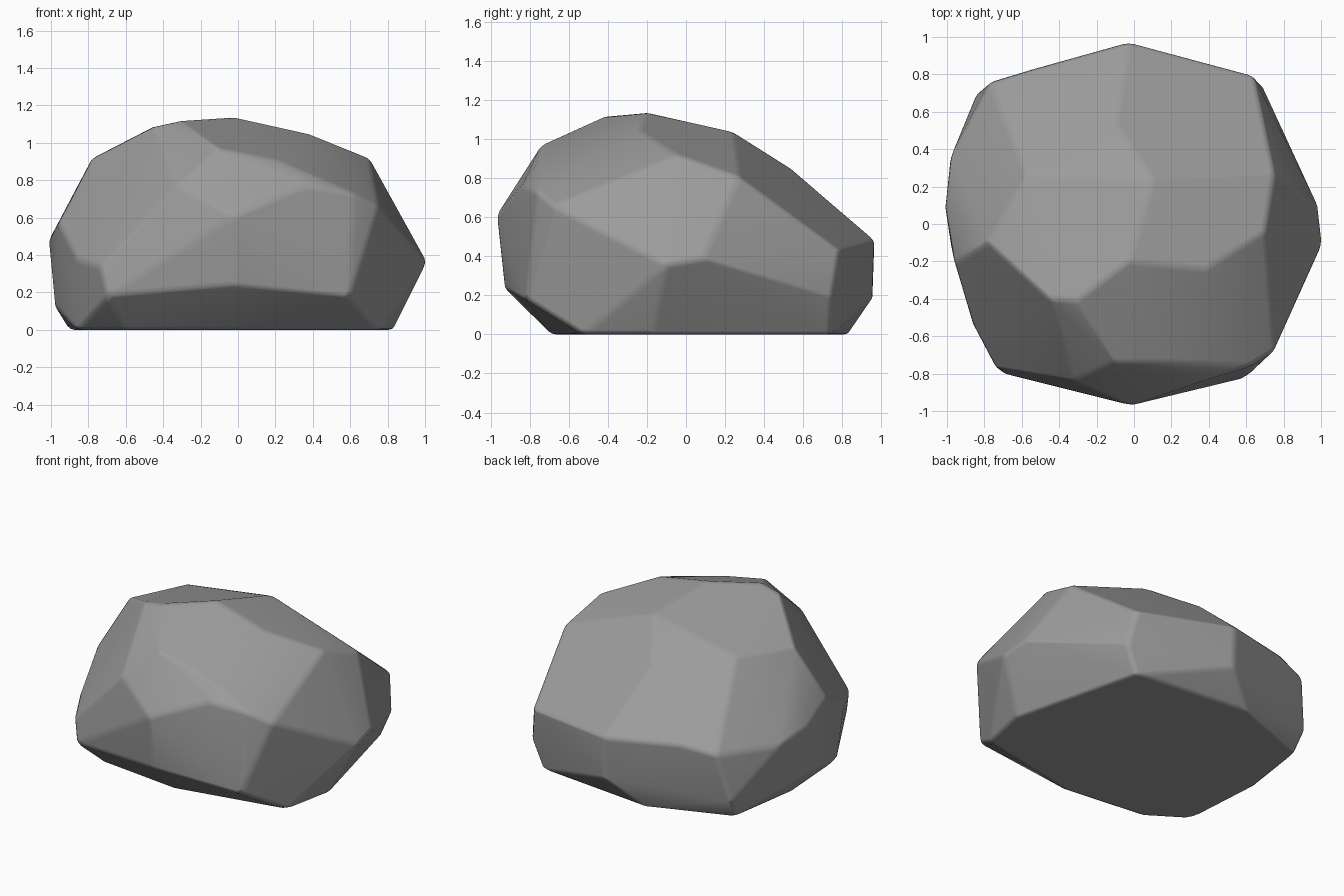
import bpy
import bmesh
import math

# Remove the default cube
cube = bpy.data.objects.get("Cube")
if cube:
    bpy.data.objects.remove(cube, do_unlink=True)

# Stone material
stone = bpy.data.materials.new("stone_grey")
stone.use_nodes = True
colour = (0.33, 0.33, 0.33, 1)
stone.diffuse_color = colour
shader = stone.node_tree.nodes["Principled BSDF"]
shader.inputs["Base Color"].default_value = colour
shader.inputs["Roughness"].default_value = 0.9

# Chisel corners, grouped from the ground up
base = [(-0.02, -0.69, 0), (0.76, -0.53, 0), (0.83, -0.18, 0), (0.6, 0.74, 0),
        (-0.25, 0.83, 0), (-0.82, 0.62, 0), (-0.9, 0.1, 0), (-0.86, -0.45, 0), (-0.6, -0.62, 0)]
skirt = [(-0.7, -0.8, 0.18), (-0.02, -0.93, 0.24), (0.6, -0.82, 0.18), (0.68, 0.75, 0.19),
         (-0.03, 0.96, 0.19), (-0.84, 0.7, 0.14), (-0.97, 0.3, 0.12), (-0.98, -0.1, 0.13)]
waist = [(-0.74, -0.77, 0.34), (-0.86, -0.54, 0.38), (-0.96, -0.2, 0.57), (-1.01, 0.1, 0.48),
         (-0.98, 0.36, 0.44), (-0.77, 0.76, 0.47), (-0.54, 0.83, 0.51), (-0.03, 0.97, 0.48),
         (0.64, 0.79, 0.43), (0.99, 0.08, 0.39), (1.01, -0.1, 0.36)]
brow = [(-0.02, -0.97, 0.61), (-0.32, -0.84, 0.77), (0.36, -0.84, 0.77), (0.62, -0.76, 0.73),
        (0.75, -0.68, 0.66), (0.2, -0.74, 0.91), (-0.1, -0.74, 0.97)]
crown = [(0.75, 0.27, 0.81), (0.7, -0.04, 0.92), (0.38, -0.24, 1.05), (-0.03, -0.2, 1.14),
         (-0.31, -0.41, 1.12), (-0.45, -0.4, 1.09), (-0.78, -0.1, 0.92), (-0.58, 0.27, 0.93),
         (0.1, 0.24, 1.04), (-0.1, 0.54, 0.85)]

# Shrink-wrap the corners into a faceted boulder and merge nearly flat facets
bm = bmesh.new()
for ring in (base, skirt, waist, brow, crown):
    for corner in ring:
        bm.verts.new(corner)
hull = bmesh.ops.convex_hull(bm, input=bm.verts[:])
loose = {v for v in hull["geom_interior"] + hull["geom_unused"]
         if isinstance(v, bmesh.types.BMVert) and v.is_valid}
bmesh.ops.delete(bm, geom=list(loose), context="VERTS")
bmesh.ops.dissolve_limit(bm, angle_limit=math.radians(6), verts=bm.verts[:], edges=bm.edges[:])
bmesh.ops.recalc_face_normals(bm, faces=bm.faces[:])

mesh = bpy.data.meshes.new("boulder")
bm.to_mesh(mesh)
bm.free()
mesh.materials.append(stone)
mesh.shade_smooth()
boulder = bpy.data.objects.new("boulder", mesh)
bpy.context.collection.objects.link(boulder)

# Worn, rounded edges between the facets
bevel = boulder.modifiers.new("worn_edges", "BEVEL")
bevel.width = 0.025
bevel.segments = 2
bevel.limit_method = "ANGLE"
bevel.angle_limit = math.radians(14)
normals = boulder.modifiers.new("facet_shading", "WEIGHTED_NORMAL")
normals.keep_sharp = True
